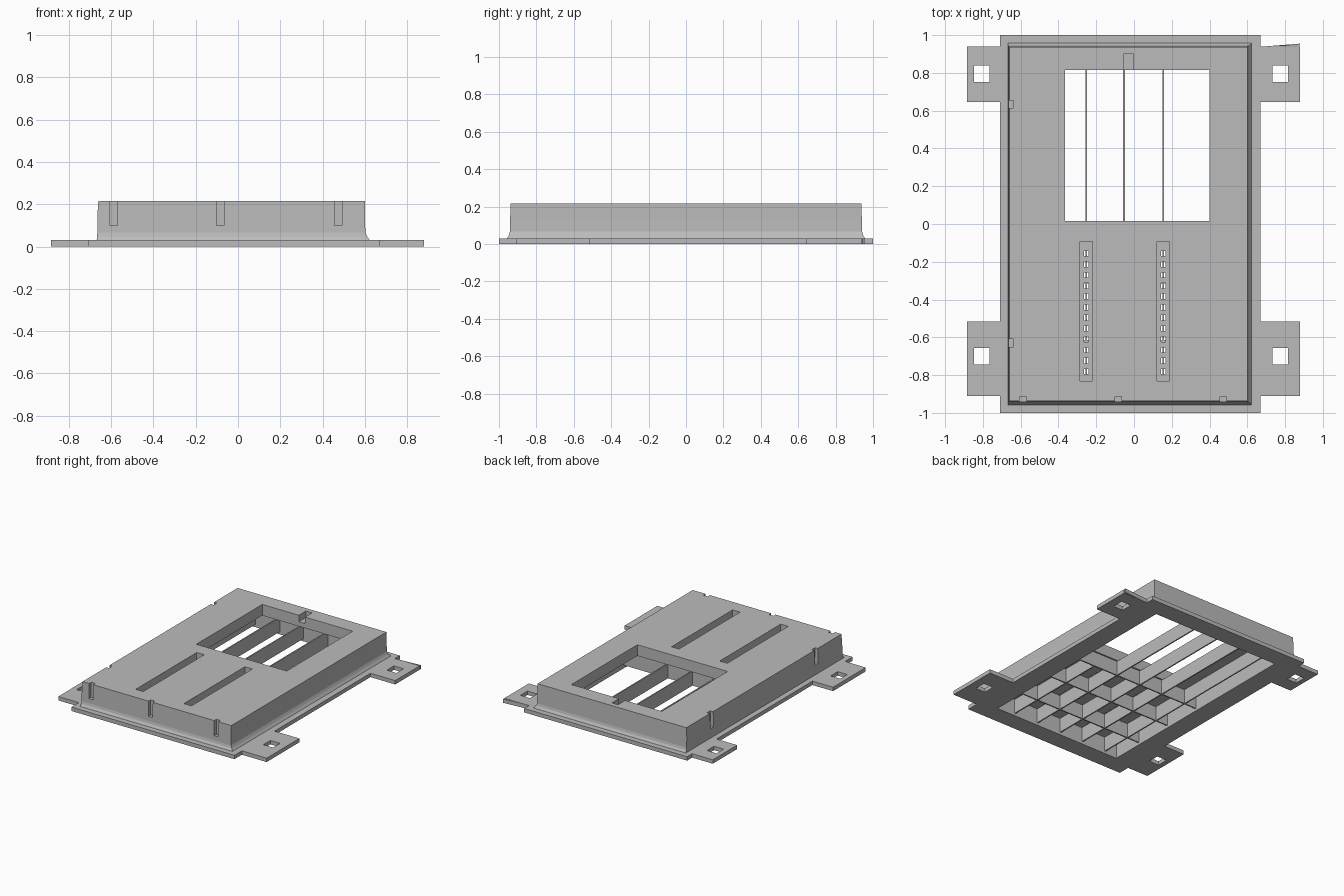
import bpy, bmesh

if "Cube" in bpy.data.objects:
    bpy.data.objects.remove(bpy.data.objects["Cube"])

grey = bpy.data.materials.new("plain grey")
grey.use_nodes = True
colour = (0.5, 0.5, 0.5, 1)
grey.diffuse_color = colour
grey.node_tree.nodes["Principled BSDF"].inputs["Base Color"].default_value = colour


def finish(bm, name):
    bmesh.ops.recalc_face_normals(bm, faces=bm.faces)
    mesh = bpy.data.meshes.new(name)
    bm.to_mesh(mesh)
    bm.free()
    obj = bpy.data.objects.new(name, mesh)
    bpy.context.collection.objects.link(obj)
    mesh.materials.append(grey)
    return obj


def add_loft(bm, sections):
    """Stack rectangles (x0, x1, y0, y1, z) into a closed solid."""
    rings = [[bm.verts.new(p) for p in
              ((x0, y0, z), (x1, y0, z), (x1, y1, z), (x0, y1, z))]
             for x0, x1, y0, y1, z in sections]
    bm.faces.new(rings[0][::-1])
    bm.faces.new(rings[-1])
    for low, high in zip(rings, rings[1:]):
        for i in range(4):
            j = (i + 1) % 4
            bm.faces.new((low[i], low[j], high[j], high[i]))


def boxes(name, items):
    """One object from boxes given as (x0, x1, y0, y1, z0, z1)."""
    bm = bmesh.new()
    for x0, x1, y0, y1, z0, z1 in items:
        add_loft(bm, [(x0, x1, y0, y1, z0), (x0, x1, y0, y1, z1)])
    return finish(bm, name)


def cut(obj, items):
    cutter = boxes("cutter", items)
    cutter.hide_render = True
    mod = obj.modifiers.new("cut", 'BOOLEAN')
    mod.operation = 'DIFFERENCE'
    mod.solver = 'EXACT'
    mod.object = cutter
    bpy.context.view_layer.objects.active = obj
    bpy.ops.object.modifier_apply(modifier=mod.name)
    bpy.data.objects.remove(cutter)


BASE, TOP, UNDER = 0.03, 0.215, 0.13
INNER = (-0.56, 0.52, -0.86, 0.86)

# Base flange with its large opening
flange = boxes("base_flange", [(-0.71, 0.67, -1, 1, 0, BASE)])
cut(flange, [(*INNER, -0.1, 0.1)])

# Four mounting tabs with square holes
for side, x0, x1, hx in (("right", -0.885, -0.71, -0.805), ("left", 0.67, 0.88, 0.775)):
    for end, y0, y1, hy in (("front", -0.91, -0.515, -0.70), ("back", 0.645, 0.94, 0.795)):
        tab = boxes(f"{end}_{side}_tab", [(x0, x1, y0, y1, 0, BASE)])
        cut(tab, [(hx - 0.041, hx + 0.041, hy - 0.043, hy + 0.043, -0.1, 0.1)])

# Thin sliver along the back left tab
bm = bmesh.new()
low = [bm.verts.new((x, y, 0)) for x, y in ((0.69, 0.94), (0.88, 0.945), (0.88, 0.955))]
high = [bm.verts.new((v.co.x, v.co.y, BASE)) for v in low]
bm.faces.new(low)
bm.faces.new(high)
for i in range(3):
    j = (i + 1) % 3
    bm.faces.new((low[i], low[j], high[j], high[i]))
finish(bm, "tab_sliver")

# Raised housing, flared at its foot
bm = bmesh.new()
add_loft(bm, [(-0.668, 0.623, -0.957, 0.957, BASE),
              (-0.666, 0.610, -0.946, 0.946, 0.048),
              (-0.665, 0.602, -0.942, 0.942, 0.066),
              (-0.665, 0.600, -0.940, 0.940, 0.14),
              (-0.660, 0.600, -0.938, 0.938, TOP)])
housing = finish(bm, "housing")

# Cavity, top slots, top notch and edge grooves
SLOTS = (-0.253, 0.155)
cuts = [(*INNER, -0.1, UNDER), (-0.055, -0.003, 0.79, 0.90, 0.165, 0.3)]
cuts += [(x - 0.032, x + 0.032, -0.83, -0.092, 0.155, 0.3) for x in SLOTS]
cuts += [(x - 0.018, x + 0.018, -1, -0.912, 0.1, 0.3) for x in (-0.587, -0.083, 0.473)]
cuts += [(-0.8, -0.637, y - 0.02, y + 0.02, 0.1, 0.3) for y in (-0.63, 0.635)]
cut(housing, cuts)

# Window and rows of small holes in the slots
cuts = [(-0.365, 0.40, 0.017, 0.815, 0.1, 0.3)]
for x in SLOTS:
    for i in range(12):
        y = -0.156 - i * 0.0568
        cuts.append((x - 0.012, x + 0.012, y - 0.014, y + 0.014, 0.1, 0.2))
cut(housing, cuts)

# Ribs under the top plate, lengthwise and crosswise
FOOT, HALF = 0.02, 0.005
left, right, front, back = INNER
for i, x in enumerate((-0.46, -0.253, -0.053, 0.155, 0.36)):
    end = 0.005 if i == 4 else back
    boxes(f"long_rib_{i + 1}", [(x - HALF, x + HALF, front, end, FOOT, UNDER)])
for i, y in enumerate((-0.62, -0.31, 0.0)):
    boxes(f"cross_rib_{i + 1}", [(left, right, y - HALF, y + HALF, FOOT, UNDER)])
